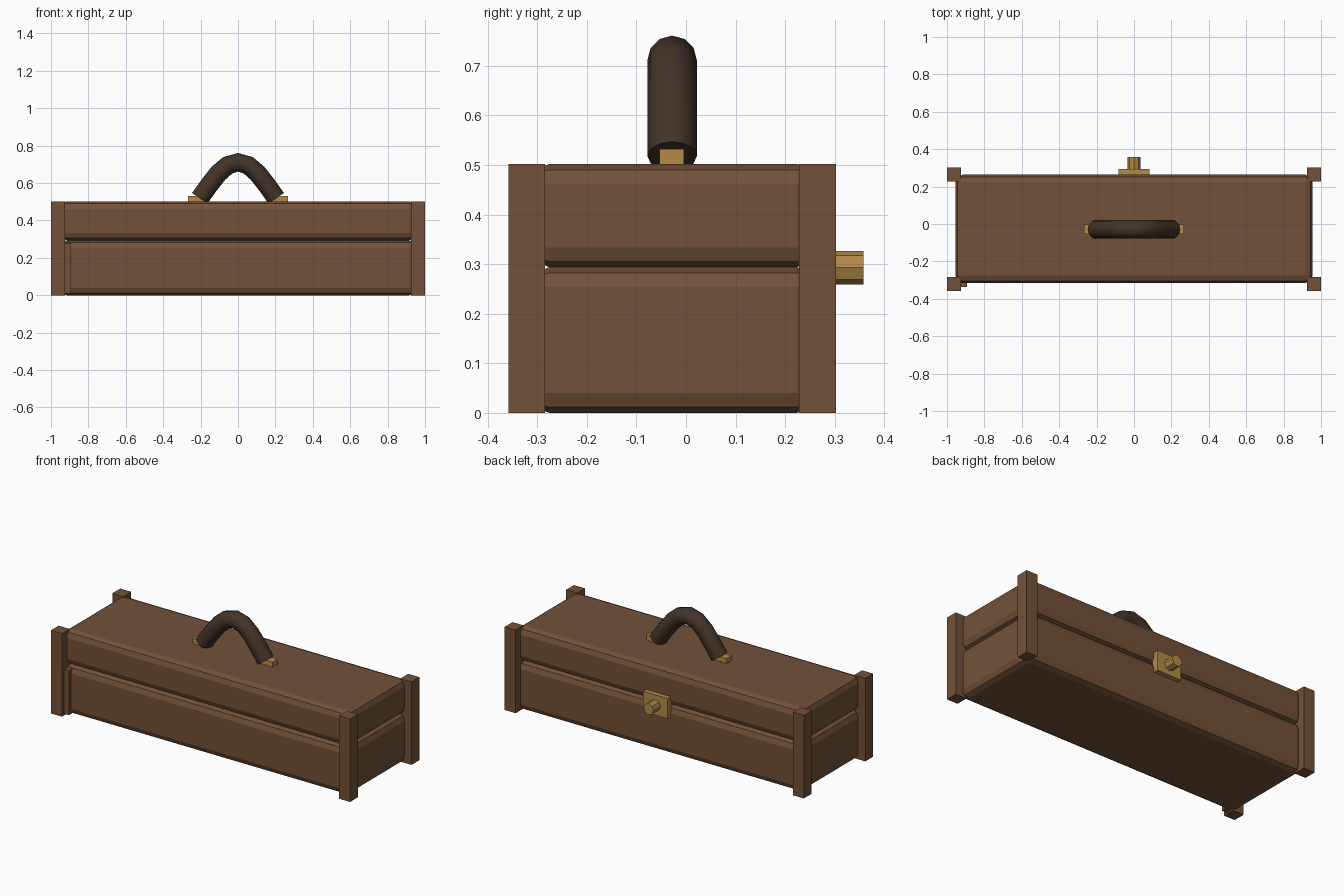
import bpy, bmesh, math
from mathutils import Vector

if "Cube" in bpy.data.objects:
    bpy.data.objects.remove(bpy.data.objects["Cube"])


def material(name, rgb):
    m = bpy.data.materials.new(name)
    m.diffuse_color = (*rgb, 1)
    m.use_nodes = True
    m.node_tree.nodes["Principled BSDF"].inputs["Base Color"].default_value = m.diffuse_color
    return m


wood = material("brown wood", (0.171, 0.083, 0.041))
leather = material("dark leather", (0.055, 0.033, 0.021))
brass = material("brass", (0.445, 0.254, 0.068))


def finish(name, bm, mat, angle=None):
    bmesh.ops.recalc_face_normals(bm, faces=bm.faces)
    me = bpy.data.meshes.new(name)
    bm.to_mesh(me)
    bm.free()
    me.materials.append(mat)
    ob = bpy.data.objects.new(name, me)
    bpy.context.collection.objects.link(ob)
    if angle:
        bpy.ops.object.select_all(action='DESELECT')
        bpy.context.view_layer.objects.active = ob
        ob.select_set(True)
        bpy.ops.object.shade_smooth_by_angle(angle=math.radians(angle))
    return ob


def box(name, lo, hi, mat, bevel=0):
    bm = bmesh.new()
    bmesh.ops.create_cube(bm, size=1)
    lo, hi = Vector(lo), Vector(hi)
    for v in bm.verts:
        v.co = (lo + hi) / 2 + v.co * (hi - lo)
    if bevel:
        bmesh.ops.bevel(bm, geom=bm.edges[:], offset=bevel, segments=2,
                        profile=0.5, affect='EDGES')
    return finish(name, bm, mat)


# Case halves with rounded edges that form the seam
box("case_base", (-0.955, -0.316, 0), (0.955, 0.264, 0.294), wood, 0.04)
box("case_lid", (-0.955, -0.316, 0.294), (0.955, 0.264, 0.502), wood, 0.04)

# Corner posts
for side, sx in (("left", -1), ("right", 1)):
    x0, x1 = sorted((sx * 0.926, sx * 1.0))
    box(f"front_post_{side}", (x0, -0.358, 0), (x1, -0.284, 0.502), wood)
    box(f"back_post_{side}", (x0, 0.228, 0), (x1, 0.303, 0.502), wood)

# Thin strip beside the front left post
box("front_strip", (-0.93, -0.338, 0.01), (-0.894, -0.30, 0.28), wood)

# Latch plate and octagonal knob on the back
box("latch_plate", (-0.082, 0.25, 0.232), (0.082, 0.293, 0.355), brass)
bm = bmesh.new()
rings = [[bm.verts.new((0.034 * math.cos(i * math.pi / 4), y,
                        0.293 + 0.034 * math.sin(i * math.pi / 4)))
          for i in range(8)] for y in (0.28, 0.358)]
for i in range(8):
    j = (i + 1) % 8
    bm.faces.new((rings[0][i], rings[0][j], rings[1][j], rings[1][i]))
for r in rings:
    bm.faces.new(r)
finish("latch_knob", bm, brass)

# Arched handle: a round tube swept along a mirrored path
half = [(0.205, 0.518), (0.155, 0.588), (0.105, 0.652), (0.055, 0.695)]
path = [(-x, z) for x, z in half] + [(0, 0.711)] + half[::-1]
SIDES, RADIUS, HANDLE_Y = 12, 0.05, -0.028
bm = bmesh.new()
rings = []
for k, (x, z) in enumerate(path):
    a, b = path[max(k - 1, 0)], path[min(k + 1, len(path) - 1)]
    t = Vector((b[0] - a[0], 0, b[1] - a[1])).normalized()
    n = Vector((-t.z, 0, t.x))
    ring = []
    for i in range(SIDES):
        ang = 2 * math.pi * i / SIDES
        ring.append(bm.verts.new(Vector((x, HANDLE_Y, z))
                                 + n * RADIUS * math.cos(ang)
                                 + Vector((0, RADIUS * math.sin(ang), 0))))
    rings.append(ring)
for r0, r1 in zip(rings, rings[1:]):
    for i in range(SIDES):
        j = (i + 1) % SIDES
        bm.faces.new((r0[i], r0[j], r1[j], r1[i]))
bm.faces.new(rings[0])
bm.faces.new(rings[-1])
finish("handle", bm, leather, 31)

# Brass tabs at the handle ends
for side, sx in (("left", -1), ("right", 1)):
    x0, x1 = sorted((sx * 0.19, sx * 0.268))
    box(f"handle_tab_{side}", (x0, -0.053, 0.50), (x1, -0.004, 0.532), brass)
